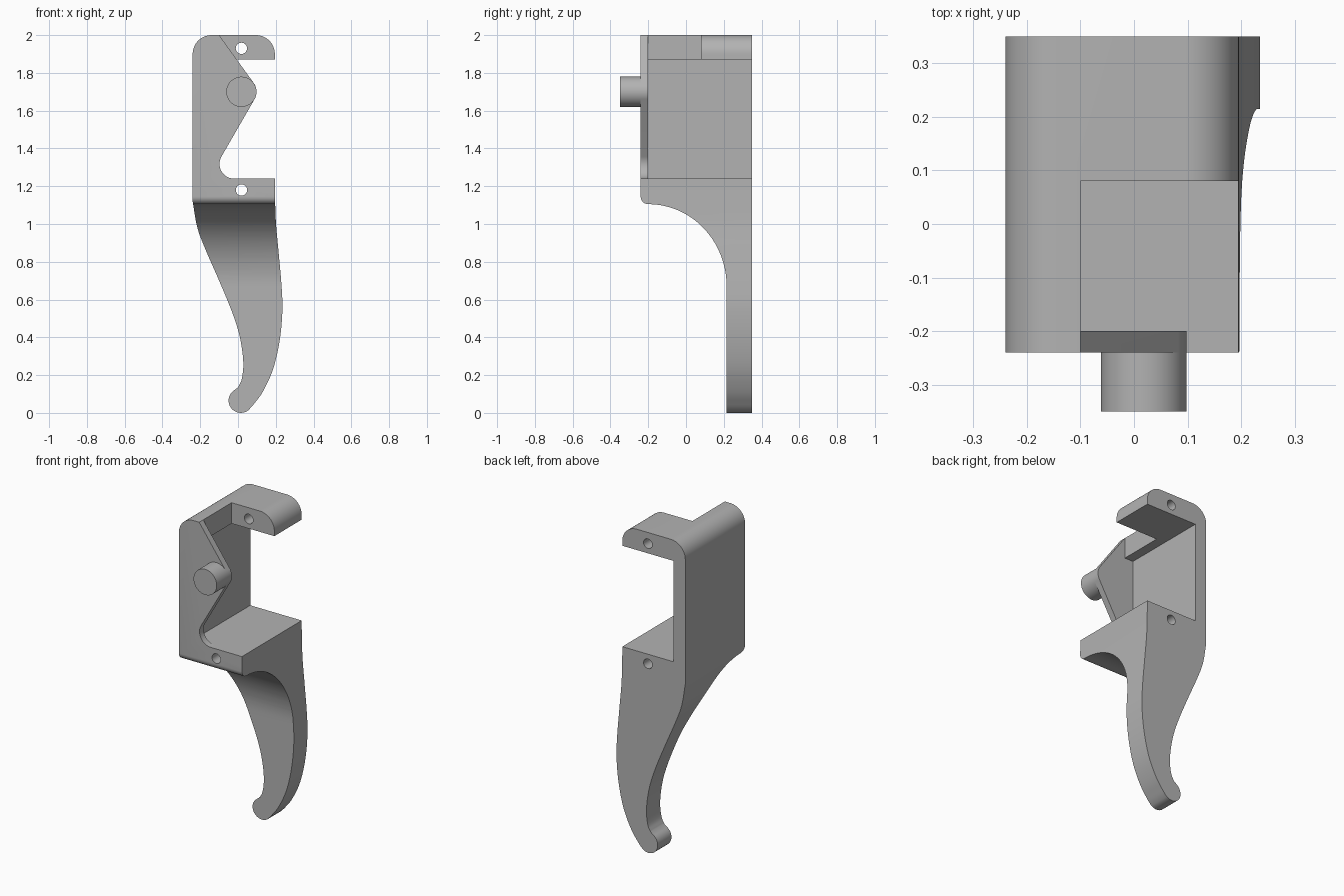
import bpy, bmesh
from math import cos, sin, radians
from mathutils import Vector

cube = bpy.data.objects.get("Cube")
if cube:
    bpy.data.objects.remove(cube, do_unlink=True)

grey = bpy.data.materials.new("plain grey")
grey.use_nodes = True
grey.diffuse_color = (0.45, 0.45, 0.45, 1)
grey.node_tree.nodes["Principled BSDF"].inputs["Base Color"].default_value = (0.45, 0.45, 0.45, 1)


def arc(cx, cz, rx, rz, start, end, steps=16):
    angles = [radians(start + (end - start) * i / steps) for i in range(steps + 1)]
    return [(cx + rx * cos(a), cz + rz * sin(a)) for a in angles]


def spline(points, steps=6):
    """Smooth curve through the points."""
    p = [Vector(q) for q in points]
    p = [2 * p[0] - p[1]] + p + [2 * p[-1] - p[-2]]
    out = []
    for a, b, c, d in zip(p, p[1:], p[2:], p[3:]):
        for i in range(steps):
            t = i / steps
            out.append(tuple(0.5 * (2 * b + (c - a) * t + (2 * a - 5 * b + 4 * c - d) * t ** 2
                                    + (3 * b - a - 3 * c + d) * t ** 3)))
    return out + [tuple(p[-2])]


def extrude(name, profile, low, high, axis="y"):
    """Extrude an (x, z) profile along y, or a (y, z) profile along x."""
    bm = bmesh.new()
    place = (lambda u, v, w: (u, w, v)) if axis == "y" else (lambda u, v, w: (w, u, v))
    face = bm.faces.new([bm.verts.new(place(u, v, low)) for u, v in profile])
    moved = bmesh.ops.extrude_face_region(bm, geom=[face])["geom"]
    shift = Vector(place(0, 0, high - low))
    bmesh.ops.translate(bm, vec=shift, verts=[v for v in moved if isinstance(v, bmesh.types.BMVert)])
    bmesh.ops.recalc_face_normals(bm, faces=bm.faces)
    mesh = bpy.data.meshes.new(name)
    bm.to_mesh(mesh)
    bm.free()
    mesh.materials.append(grey)
    obj = bpy.data.objects.new(name, mesh)
    bpy.context.collection.objects.link(obj)
    return obj


def activate(obj):
    bpy.ops.object.select_all(action="DESELECT")
    obj.select_set(True)
    bpy.context.view_layer.objects.active = obj


def cut(obj, cutter):
    cutter.hide_render = True
    mod = obj.modifiers.new("cut", "BOOLEAN")
    mod.operation, mod.solver, mod.object = "DIFFERENCE", "EXACT", cutter
    activate(obj)
    bpy.ops.object.modifier_apply(modifier=mod.name)
    bpy.data.objects.remove(cutter, do_unlink=True)


def box(x0, x1, z0, z1):
    return [(x0, z0), (x1, z0), (x1, z1), (x0, z1)]


# Solid blank: rounded top, curved lever and hooked tip
left_edge = spline([(-0.24, 1.12), (-0.215, 0.98), (-0.17, 0.86), (-0.10, 0.70), (-0.03, 0.53),
                    (0.01, 0.40), (0.028, 0.27), (0.02, 0.18), (0.0, 0.135)])
tip = arc(0.015, 0.065, 0.065, 0.065, 125, 305)
right_edge = spline([(0.075, 0.035), (0.13, 0.11), (0.185, 0.23), (0.22, 0.38), (0.235, 0.54),
                     (0.23, 0.68), (0.215, 0.85), (0.2, 1.02), (0.195, 1.2)])
top = arc(0.095, 1.9, 0.1, 0.1, 0, 90) + arc(-0.14, 1.9, 0.1, 0.1, 90, 180)
body = extrude("lever_bracket", left_edge + tip + right_edge + top, -0.24, 0.35)

# Pocket open to the back and side
cut(body, extrude("pocket_cutter", box(-0.16, 0.5, 1.24, 1.87), -0.20, 0.6))
# Shortened upper arm
cut(body, extrude("arm_cutter", box(-0.10, 0.5, 1.8, 2.1), -0.20, 0.08))
# Pointed front plate
plate_edge = ([(-0.10, 2.1), (-0.10, 2.0)] + arc(0.018, 1.70, 0.08, 0.08, 36, -30)
              + arc(-0.02, 1.318, 0.078, 0.078, 150, 270))
cut(body, extrude("plate_cutter", plate_edge + [(0.5, 1.24), (0.5, 2.1)], -0.5, -0.195))
# Scoop that thins the lever, with a rounded lip
scoop = ([(-0.5, -0.1), (0.215, -0.1)] + arc(-0.2, 0.67, 0.415, 0.435, 0, 90, 32)
         + arc(-0.2, 1.145, 0.04, 0.04, 270, 180, 8)[1:] + [(-0.5, 1.145)])
cut(body, extrude("scoop_cutter", scoop, -0.6, 0.6, axis="x"))
# Bolt holes
for z in (1.93, 1.18):
    cut(body, extrude("hole_cutter", arc(0.018, z, 0.03, 0.03, 0, 345, 23), -0.6, 0.6))

# Round front pin
pin = extrude("front_pin", arc(0.018, 1.70, 0.08, 0.08, 0, 352.5, 47), -0.35, -0.22)

for obj in (body, pin):
    activate(obj)
    bpy.ops.object.shade_smooth_by_angle(angle=radians(30))
